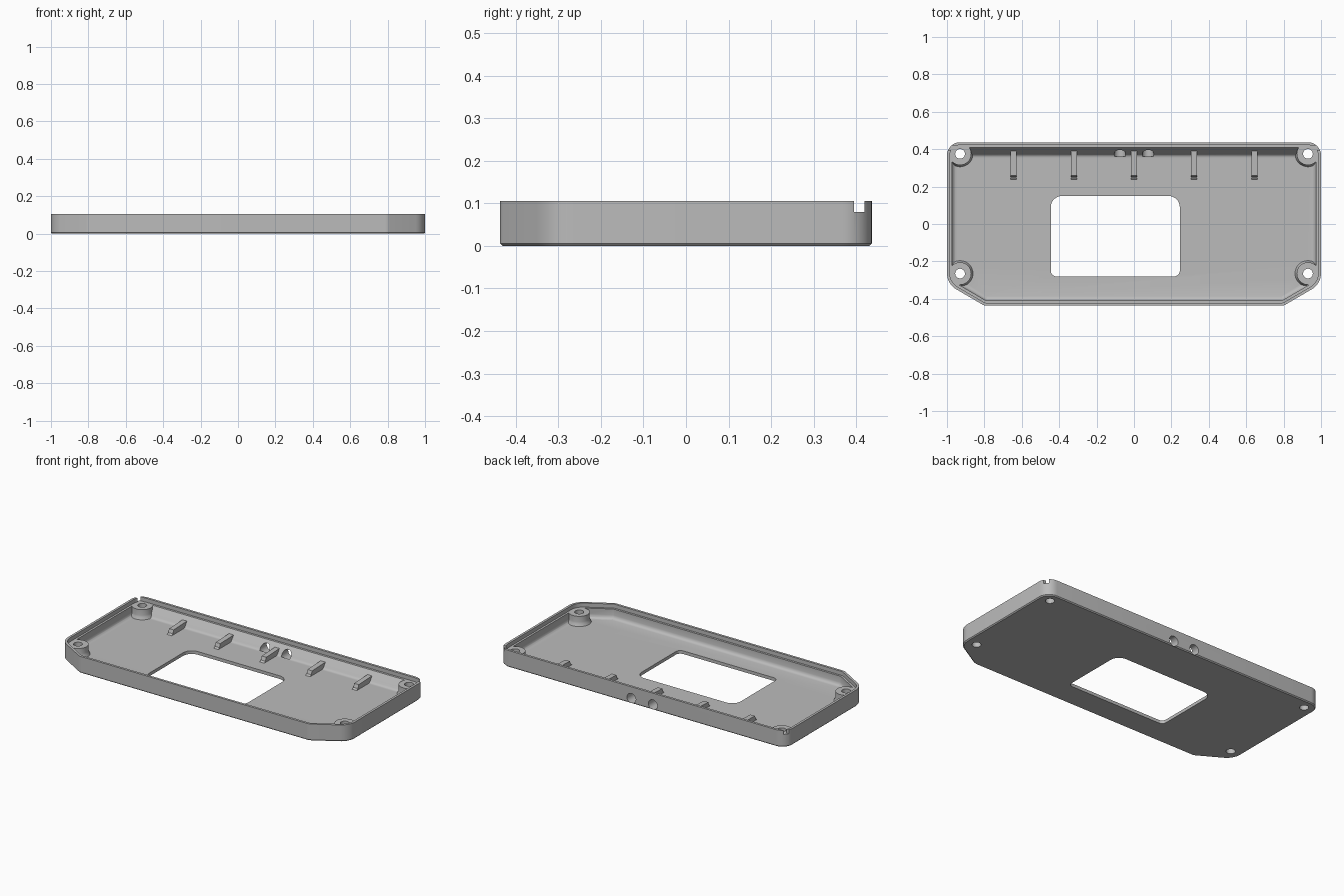
import bpy, bmesh, math
from mathutils import Vector

if "Cube" in bpy.data.objects:
    bpy.data.objects.remove(bpy.data.objects["Cube"])

grey = bpy.data.materials.new("grey_plastic")
grey.use_nodes = True
COLOUR = (0.5, 0.5, 0.5, 1)
grey.diffuse_color = COLOUR
grey.node_tree.nodes["Principled BSDF"].inputs["Base Color"].default_value = COLOUR

# Case outline, counter-clockwise: x, y, corner radius
OUTLINE = [(-0.8, -0.437, 0.05), (0.8, -0.437, 0.05), (1, -0.32, 0.1),
           (1, 0.437, 0.07), (-1, 0.437, 0.07), (-1, -0.32, 0.1)]
BACK_EDGE = 3
STEP_Z = 0.08


def rounded(corners, inset=0.0, back_inset=None, steps=8):
    """Polygon with filleted corners, moved inwards by inset."""
    count = len(corners)
    pts = [Vector(c[:2]) for c in corners]
    lines = []
    for i in range(count):
        d = (pts[(i + 1) % count] - pts[i]).normalized()
        move = back_inset if back_inset is not None and i == BACK_EDGE else inset
        lines.append((pts[i] + Vector((-d.y, d.x)) * move, d))
    ring = []
    for i in range(count):
        (p, d), (q, e) = lines[i - 1], lines[i]
        corner = p + d * ((q - p).cross(e) / d.cross(e))
        turn = d.angle(e)
        r = max(corners[i][2] - inset, 0.01)
        start = corner - d * r * math.tan(turn / 2)
        centre = start + Vector((-d.y, d.x)) * r
        base = math.atan2(start.y - centre.y, start.x - centre.x)
        for k in range(steps + 1):
            a = base + turn * k / steps
            ring.append(centre + r * Vector((math.cos(a), math.sin(a))))
    return ring


def loft(name, rings):
    """Solid through rings of 3D points, capped at both ends."""
    bm = bmesh.new()
    loops = [[bm.verts.new(p) for p in ring] for ring in rings]
    for low, high in zip(loops, loops[1:]):
        for i in range(len(low)):
            j = (i + 1) % len(low)
            bm.faces.new((low[i], low[j], high[j], high[i]))
    bm.faces.new(loops[0][::-1])
    bm.faces.new(loops[-1])
    bmesh.ops.recalc_face_normals(bm, faces=bm.faces)
    mesh = bpy.data.meshes.new(name)
    bm.to_mesh(mesh)
    bm.free()
    mesh.materials.append(grey)
    obj = bpy.data.objects.new(name, mesh)
    bpy.context.collection.objects.link(obj)
    return obj


def at(ring, z):
    return [(p[0], p[1], z) for p in ring]


def prism(name, ring, low, high):
    return loft(name, [at(ring, low), at(ring, high)])


def circle(x, y, r, n=32):
    return [(x + r * math.cos(math.tau * i / n), y + r * math.sin(math.tau * i / n))
            for i in range(n)]


def box(name, x0, x1, y0, y1, z0, z1):
    return prism(name, [(x0, y0), (x1, y0), (x1, y1), (x0, y1)], z0, z1)


def cut(target, cutter):
    mod = target.modifiers.new("cut", "BOOLEAN")
    mod.operation = "DIFFERENCE"
    mod.solver = "EXACT"
    mod.object = cutter
    bpy.context.view_layer.update()
    result = target.evaluated_get(bpy.context.evaluated_depsgraph_get())
    mesh = bpy.data.meshes.new_from_object(result)
    target.modifiers.clear()
    target.data = mesh
    bpy.data.objects.remove(cutter)


def post_ring(x, y, r, n=32):
    """Circle whose quadrant facing the case corner is squared off."""
    sx, sy = math.copysign(1, x), math.copysign(1, y)
    ring = []
    for px, py in circle(0, 0, r, n):
        if px * sx > 1e-5 and py * sy > 1e-5:
            scale = r / max(abs(px), abs(py))
            px, py = px * scale, py * scale
        ring.append((x + px, y + py))
    return ring


# Tray body with a small bevel underneath
tray = loft("case_tray", [at(rounded(OUTLINE, 0.006), 0),
                          at(rounded(OUTLINE), 0.006),
                          at(rounded(OUTLINE), 0.105)])

# Hollow with filleted floor and sloping back wall
LEVELS = [(0.02, 0.05, 0.078), (0.023, 0.039, 0.07), (0.03, 0.032, 0.064),
          (0.042, 0.028, 0.056), (STEP_Z + 0.001, 0.028, 0.028)]
hollow = loft("hollow", [at(rounded(OUTLINE, d, b), z) for z, d, b in LEVELS])

# Corner screw posts are left standing in the hollow
POSTS = [(sx * 0.93, y) for sx in (-1, 1) for y in (0.375, -0.265)]
for x, y in POSTS:
    flare = ((0.01, 0.074), (0.023, 0.068), (0.035, 0.062), (0.045, 0.06), (STEP_Z, 0.06))
    cut(hollow, loft("post", [at(post_ring(x, y, r), z) for z, r in flare]))
cut(tray, hollow)

# Stepped rim and the groove running out through both sides at the back
cut(tray, prism("rim_step", rounded(OUTLINE, 0.015), STEP_Z, 0.2))
cut(tray, box("groove", -1.1, 1.1, 0.395, 0.42, STEP_Z, 0.2))

# Screw holes
for x, y in POSTS:
    cut(tray, prism("screw_hole", circle(x, y, 0.026), -0.1, 0.2))

# Display window
WINDOW = [(-0.445, -0.28, 0.03), (0.245, -0.28, 0.03),
          (0.245, 0.15, 0.06), (-0.445, 0.15, 0.06)]
cut(tray, prism("window", rounded(WINDOW), -0.1, 0.2))

# Two cable holes through the back wall
for x in (-0.075, 0.075):
    ring = circle(x, 0.032, 0.031)
    cut(tray, loft("cable_hole", [[(u, y, v) for u, v in ring] for y in (0.362, 0.6)]))

# Support ribs along the back wall
PROFILE = [(0.235, 0.015), (0.24, 0.022), (0.25, 0.028), (0.258, 0.05),
           (0.392, 0.055), (0.4, 0.015)]
ribs = [loft("support_rib", [[(x + s, y, z) for y, z in PROFILE] for s in (-0.016, 0.016)])
        for x in (-0.645, -0.32, 0, 0.32, 0.645)]

# Smooth the curved walls, keep hard edges
bpy.ops.object.select_all(action="DESELECT")
for obj in [tray] + ribs:
    obj.select_set(True)
bpy.context.view_layer.objects.active = tray
bpy.ops.object.shade_smooth_by_angle(angle=math.radians(30))
